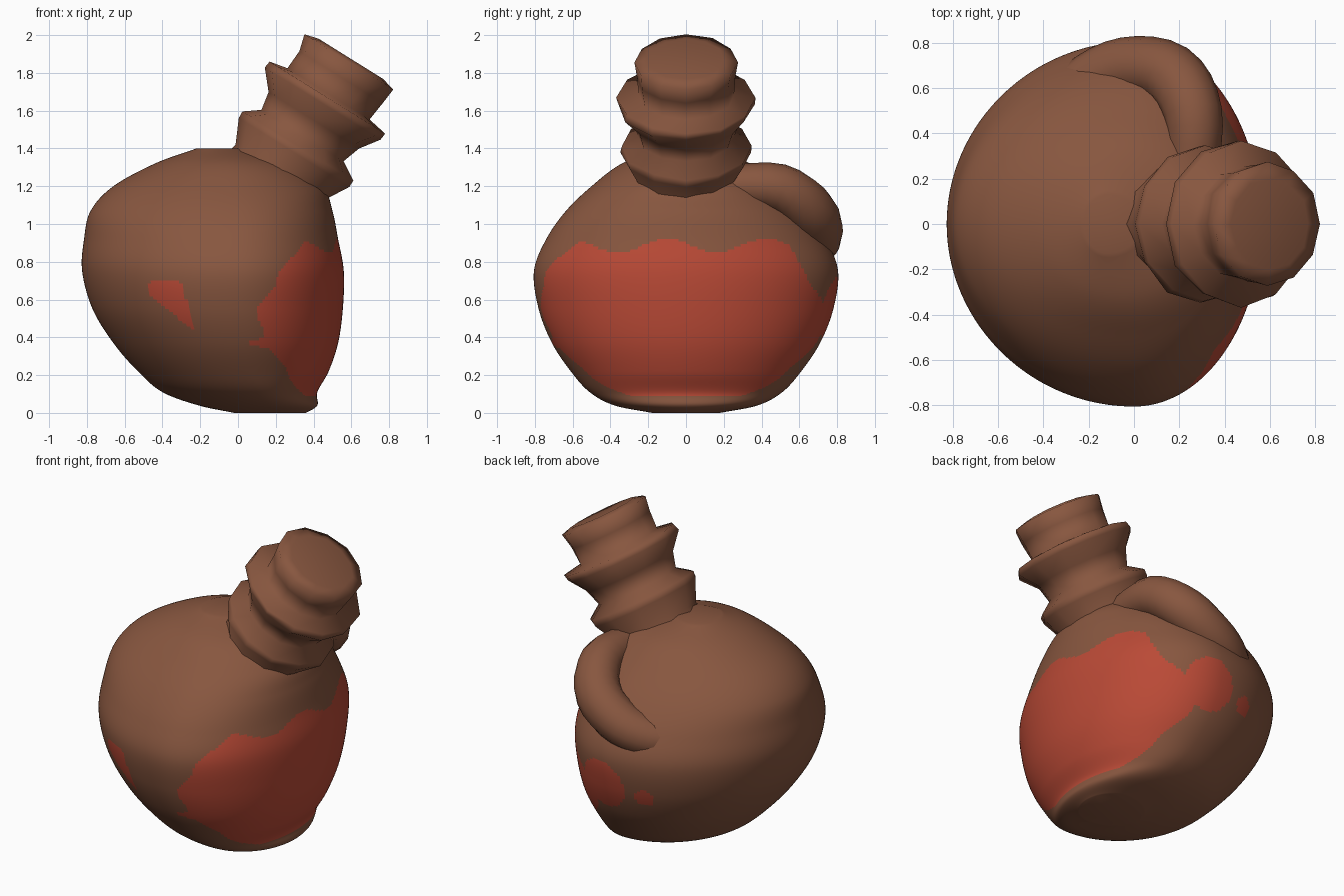
import bpy, bmesh, math, random
from mathutils import Vector

random.seed(4)
cube = bpy.data.objects.get("Cube")
if cube:
    bpy.data.objects.remove(cube)


def material(name, rgb):
    m = bpy.data.materials.new(name)
    m.use_nodes = True
    m.diffuse_color = (*rgb, 1)
    bsdf = m.node_tree.nodes["Principled BSDF"]
    bsdf.inputs["Base Color"].default_value = (*rgb, 1)
    bsdf.inputs["Roughness"].default_value = 0.9
    return m


brown = material("clay brown", (0.245, 0.094, 0.05))
red = material("glaze red", (0.49, 0.068, 0.037))


def spline(keys, steps):
    """Smooth interpolation through a list of tuples."""
    keys = [Vector(k) for k in keys]
    pts = [keys[0] * 2 - keys[1]] + keys + [keys[-1] * 2 - keys[-2]]
    out = []
    for a, b, c, d in zip(pts, pts[1:], pts[2:], pts[3:]):
        for s in range(steps):
            t = s / steps
            out.append(b + (c - a) * (t / 2) + (a * 2 - b * 5 + c * 4 - d) * (t * t / 2)
                       + (b * 3 - a - c * 3 + d) * (t ** 3 / 2))
    return out + [keys[-1]]


def loft(name, rings, paint=None, sharp=50):
    """Skin closed rings of points and cap both ends."""
    bm = bmesh.new()
    loops = [[bm.verts.new(p) for p in ring] for ring in rings]
    n = len(loops[0])
    for lo, hi in zip(loops, loops[1:]):
        for i in range(n):
            j = (i + 1) % n
            bm.faces.new((lo[i], lo[j], hi[j], hi[i]))
    bm.faces.new(loops[0][::-1])
    bm.faces.new(loops[-1])
    bmesh.ops.recalc_face_normals(bm, faces=bm.faces)
    if paint:
        for f in bm.faces:
            f.material_index = int(paint(f.calc_center_median()))
    me = bpy.data.meshes.new(name)
    bm.to_mesh(me)
    bm.free()
    me.materials.append(brown)
    if paint:
        me.materials.append(red)
    ob = bpy.data.objects.new(name, me)
    bpy.context.collection.objects.link(ob)
    bpy.ops.object.select_all(action='DESELECT')
    ob.select_set(True)
    bpy.context.view_layer.objects.active = ob
    bpy.ops.object.shade_smooth_by_angle(angle=math.radians(sharp))


# Body: egg-shaped sections as (z, left x, right x, widest x, half depth)
sections = [
    (0.0, -0.02, 0.36, 0.2, 0.18),
    (0.04, -0.21, 0.42, 0.16, 0.38),
    (0.11, -0.4, 0.42, 0.1, 0.51),
    (0.22, -0.53, 0.48, 0.05, 0.61),
    (0.37, -0.66, 0.53, 0.02, 0.71),
    (0.55, -0.77, 0.555, 0.0, 0.78),
    (0.75, -0.825, 0.56, 0.0, 0.805),
    (0.92, -0.815, 0.53, 0.0, 0.74),
    (1.07, -0.78, 0.5, 0.0, 0.635),
    (1.2, -0.66, 0.45, -0.02, 0.5),
    (1.32, -0.44, 0.3, -0.05, 0.34),
    (1.4, -0.22, 0.03, -0.12, 0.13),
]


def body_ring(z, x_min, x_max, x_mid, depth, n=240):
    ring = []
    for i in range(n):
        c, s = math.cos(math.tau * i / n), math.sin(math.tau * i / n)
        reach = x_max - x_mid if c > 0 else x_mid - x_min
        ring.append((x_mid + reach * c, depth * s, z))
    return ring


def glaze(p):
    x, y, z = p
    # Large patch on the right flank with a wavy top that dips by the handle
    top = 0.885 + 0.035 * math.cos((y + 0.1) * 12) - max(0, y - 0.55) * 1.5
    edge = 0.1 + 0.8 * abs(z - 0.5) ** 1.3 + 0.012 * math.sin(z * 31)
    if 0.09 < z < top and x > edge:
        return True
    # Pointed run on the front edge
    if y < 0 and x > 0.05 and abs(z - 0.37) < (x - 0.03) * 0.25 and x < 0.25:
        return True
    # Spill below the handle and a single drip
    if y > 0.5 and ((x - 0.06) / 0.16) ** 2 + ((z - 0.56) / 0.16) ** 2 < 1:
        return True
    if (p - Vector((-0.22, 0.74, 0.52))).length < 0.06:
        return True
    # Small slanted splash on the front
    drop = 0.7 - z
    return y < 0 and 0 < drop < 0.27 and max(-0.47, drop * 1.3 - 0.575) < x < drop * 0.3 - 0.305


loft("body", [body_ring(*s) for s in spline(sections, 12)], glaze)

# Neck: leaning stack of collars as (distance along axis, radius)
base, axis = Vector((0.225, 0, 1.27)), Vector((0.53, 0, 0.85)).normalized()
side, across = Vector((axis.z, 0, -axis.x)), Vector((0, 1, 0))
profile = [(-0.25, 0.34), (0.0, 0.275), (0.13, 0.34), (0.17, 0.34), (0.23, 0.255),
           (0.33, 0.285), (0.43, 0.36), (0.47, 0.36), (0.49, 0.255), (0.6, 0.26),
           (0.69, 0.275), (0.71, 0.2)]


def neck_ring(t, r, n=12):
    ring = []
    for i in range(n):
        a = math.tau * i / n
        rr = r * random.uniform(0.98, 1.03)
        ring.append(base + axis * t + side * rr * math.cos(a) + across * rr * math.sin(a))
    return ring


loft("neck", [neck_ring(*p) for p in profile], sharp=100)

# Handle: thick loop from the neck to the back, as (x, y, z, radius)
path = spline([(0.26, 0.2, 1.2, 0.11), (0.26, 0.49, 1.19, 0.13), (0.16, 0.66, 1.06, 0.14),
               (-0.04, 0.69, 0.93, 0.135), (-0.23, 0.61, 0.86, 0.12),
               (-0.38, 0.48, 0.86, 0.08)], 4)
rings = []
for k, p in enumerate(path):
    ahead, behind = path[min(k + 1, len(path) - 1)], path[max(k - 1, 0)]
    turn = (ahead - behind).to_3d().to_track_quat('Z', 'Y')
    rings.append([p.to_3d() + turn @ Vector((math.cos(a), math.sin(a), 0)) * p.w
                  for a in (math.tau * i / 12 for i in range(12))])
loft("handle", rings, sharp=75)
